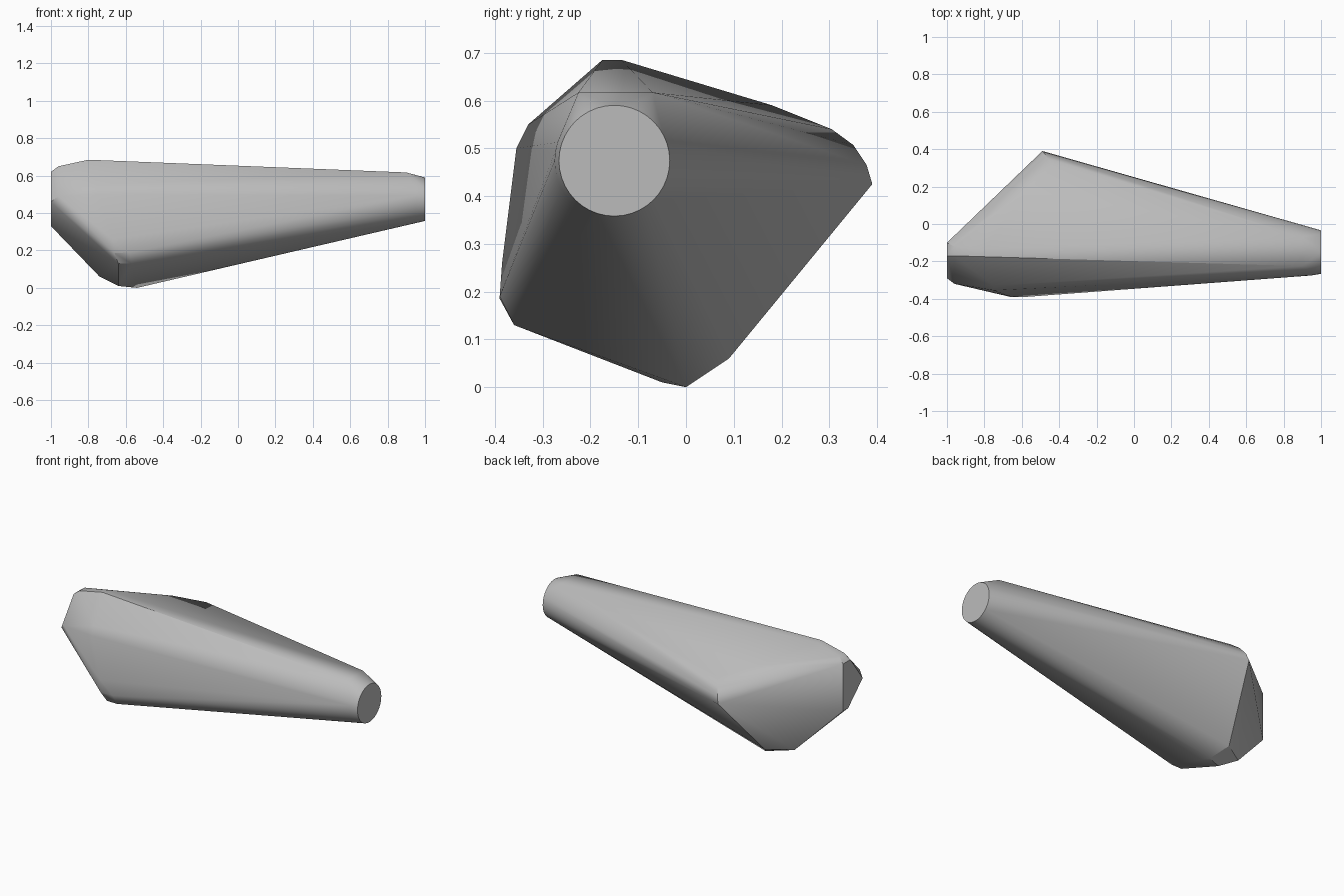
import bpy, bmesh, math
from mathutils import Vector

cube = bpy.data.objects.get("Cube")
if cube:
    bpy.data.objects.remove(cube, do_unlink=True)

grey = bpy.data.materials.new("plain_grey")
grey.use_nodes = True
colour = (0.5, 0.5, 0.5, 1)
grey.diffuse_color = colour
grey.node_tree.nodes["Principled BSDF"].inputs["Base Color"].default_value = colour


def ring(x, radius, count=40):
    """Circle of points around the axis of the narrow end."""
    steps = [2 * math.pi * i / count for i in range(count)]
    return [(x, -0.15 + radius * math.cos(a), 0.474 + radius * math.sin(a)) for a in steps]


# Narrow round tip with a slight bevel
tip = ring(1, 0.116) + ring(0.95, 0.125)
tip += [(0.9, -0.225, 0.617), (0.9, -0.07, 0.617)]

# Upper ridge and front shoulder
top = [(-0.8, -0.175, 0.685), (-0.8, -0.135, 0.685), (-0.57, 0.18, 0.59),
       (-0.96, -0.17, 0.65), (-0.96, -0.12, 0.65),
       (-0.75, -0.33, 0.55), (-0.75, -0.355, 0.5)]

# Flat butt end
butt = [(-1, -0.1, 0.62), (-1, -0.17, 0.62), (-1, -0.29, 0.46),
        (-1, -0.15, 0.33), (-1, -0.1, 0.33), (-0.96, -0.32, 0.49)]

# Rounded rear corner
rear = [(-0.49, 0.39, 0.425), (-0.48, 0.378, 0.465),
        (-0.46, 0.35, 0.507), (-0.43, 0.305, 0.54)]

# Front lower corner and underside
front = [(-0.67, -0.385, 0.26), (-0.66, -0.39, 0.185), (-0.58, -0.39, 0.19),
         (-0.64, -0.36, 0.13), (-0.57, -0.36, 0.13)]
base = [(-0.54, 0, 0), (-0.64, -0.05, 0.01), (-0.74, 0, 0.06), (-0.6, 0.09, 0.06)]

# Wrap all the sections in one convex shell
bm = bmesh.new()
for point in tip + top + butt + rear + front + base:
    bm.verts.new(Vector(point))
hull = bmesh.ops.convex_hull(bm, input=bm.verts)
loose = [v for v in bm.verts if not v.link_faces]
bmesh.ops.delete(bm, geom=loose, context='VERTS')
bmesh.ops.dissolve_limit(bm, angle_limit=math.radians(0.5), verts=bm.verts, edges=bm.edges)
bmesh.ops.recalc_face_normals(bm, faces=bm.faces)

mesh = bpy.data.meshes.new("tapered_body")
bm.to_mesh(mesh)
bm.free()
mesh.materials.append(grey)
body = bpy.data.objects.new("tapered_body", mesh)
bpy.context.collection.objects.link(body)

bpy.ops.object.select_all(action='DESELECT')
body.select_set(True)
bpy.context.view_layer.objects.active = body
bpy.ops.object.shade_smooth_by_angle(angle=math.radians(30))
